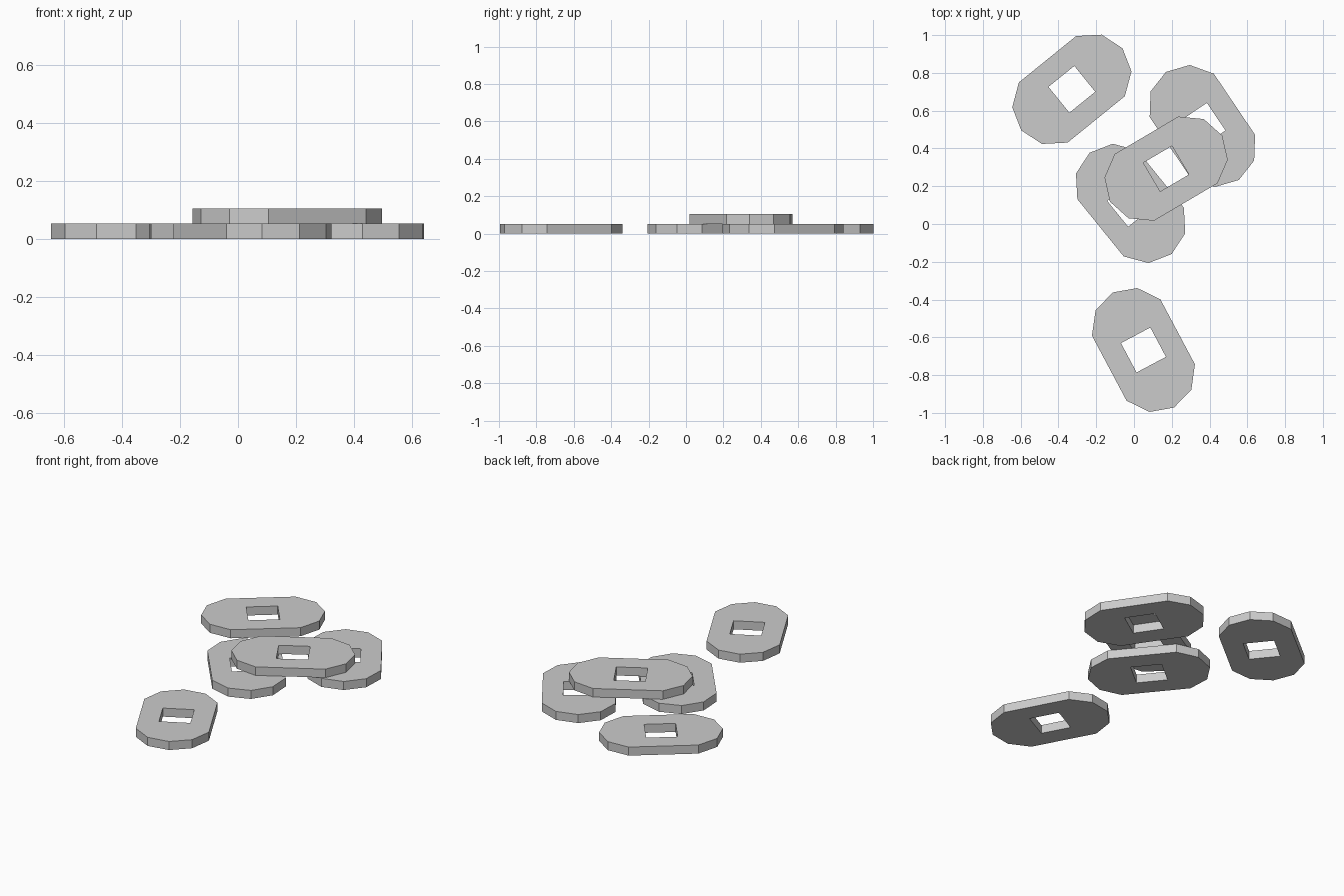
import bpy
import bmesh
import math

cube = bpy.data.objects.get("Cube")
if cube:
    bpy.data.objects.remove(cube, do_unlink=True)

THICK = 0.0525
HOLE = 0.088

# One plain grey for every coin
grey = bpy.data.materials.new("plain_grey")
grey.use_nodes = True
colour = (0.6, 0.6, 0.6, 1)
grey.diffuse_color = colour
grey.node_tree.nodes["Principled BSDF"].inputs["Base Color"].default_value = colour

# Oval outline: one rounded end, then the same end turned half way round
end = [(0.195, -0.205), (0.305, -0.125), (0.345, 0), (0.305, 0.125), (0.195, 0.205)]
outline = end + [(-x, -y) for x, y in end]
hole = [(-HOLE, -HOLE), (HOLE, -HOLE), (HOLE, HOLE), (-HOLE, HOLE)]


def coin_mesh():
    """Flat oval slab with a square hole through it."""
    bm = bmesh.new()
    edges = []
    for loop in (outline, hole):
        verts = [bm.verts.new((x, y, 0)) for x, y in loop]
        edges += [bm.edges.new((v, verts[i - 1])) for i, v in enumerate(verts)]
    bmesh.ops.triangle_fill(bm, edges=edges, use_beauty=True, normal=(0, 0, 1))
    slab = bmesh.ops.extrude_face_region(bm, geom=bm.faces[:], use_keep_orig=True)
    top = [g for g in slab["geom"] if isinstance(g, bmesh.types.BMVert)]
    bmesh.ops.translate(bm, verts=top, vec=(0, 0, THICK))
    bmesh.ops.recalc_face_normals(bm, faces=bm.faces[:])
    mesh = bpy.data.meshes.new("holed_coin")
    bm.to_mesh(mesh)
    bm.free()
    mesh.materials.append(grey)
    return mesh


# Four coins on the ground and one resting across two of them
coins = [
    ("back_coin", -0.329, 0.713, 0, 39),
    ("left_coin", 0.362, 0.519, 0, -56),
    ("middle_coin", -0.018, 0.109, 0, -51),
    ("front_coin", 0.05, -0.667, 0, -62),
    ("stacked_coin", 0.17, 0.293, THICK, 30.5),
]
mesh = coin_mesh()
for name, x, y, z, turn in coins:
    coin = bpy.data.objects.new(name, mesh)
    coin.location = (x, y, z)
    coin.rotation_euler.z = math.radians(turn)
    bpy.context.collection.objects.link(coin)
